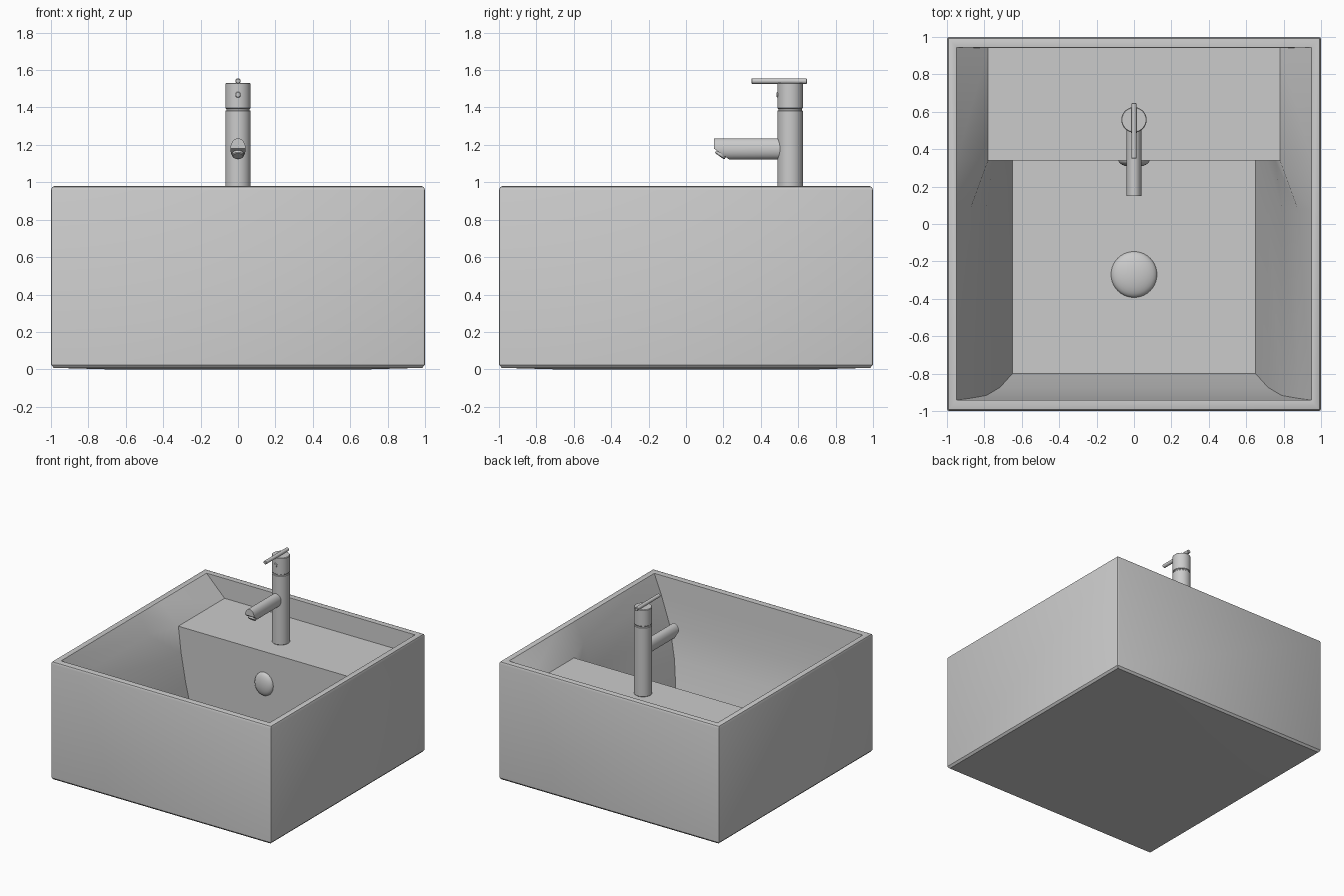
import bpy, bmesh, math
from mathutils import Vector, Matrix

cube = bpy.data.objects.get("Cube")
if cube:
    bpy.data.objects.remove(cube, do_unlink=True)

GREY = (0.6, 0.6, 0.6, 1.0)
grey = bpy.data.materials.new("light grey")
grey.diffuse_color = GREY
grey.use_nodes = True
grey.node_tree.nodes["Principled BSDF"].inputs["Base Color"].default_value = GREY


def finish(name, bm, angle=30):
    """Turn a bmesh into a named, shaded object."""
    bmesh.ops.recalc_face_normals(bm, faces=bm.faces)
    mesh = bpy.data.meshes.new(name)
    bm.to_mesh(mesh)
    bm.free()
    mesh.materials.append(grey)
    obj = bpy.data.objects.new(name, mesh)
    bpy.context.collection.objects.link(obj)
    bpy.ops.object.select_all(action='DESELECT')
    obj.select_set(True)
    bpy.context.view_layer.objects.active = obj
    bpy.ops.object.shade_smooth_by_angle(angle=math.radians(angle))
    return obj


def lathe(name, profile, location, axis=(0, 0, 1), scale=(1, 1, 1), steps=40):
    """Spin (radius, height) points about z, then aim z along the axis."""
    bm = bmesh.new()
    verts = [bm.verts.new((r, 0, z)) for r, z in profile]
    edges = [bm.edges.new(pair) for pair in zip(verts, verts[1:])]
    bmesh.ops.spin(bm, geom=verts + edges, cent=(0, 0, 0), axis=(0, 0, 1),
                   angle=math.tau, steps=steps, use_duplicate=False)
    bmesh.ops.remove_doubles(bm, verts=bm.verts, dist=1e-5)
    turn = Vector((0, 0, 1)).rotation_difference(Vector(axis)).to_matrix().to_4x4()
    bm.transform(Matrix.Translation(location) @ Matrix.Diagonal((*scale, 1)) @ turn)
    return finish(name, bm)


def rod(name, radius, length, location, axis=(0, 0, 1), soft=0.004):
    """Closed cylinder with softened ends, starting at the location."""
    return lathe(name, [(0, 0), (radius - soft, 0), (radius, soft),
                        (radius, length - soft), (radius - soft, length), (0, length)],
                 location, axis)


def dome(name, radius, height, location, axis=(0, 0, 1), scale=(1, 1, 1)):
    """Shallow rounded cap."""
    arc = [(radius * math.cos(a), height * math.sin(a))
           for a in (i * math.pi / 16 for i in range(9))]
    return lathe(name, [(0, 0)] + arc[:-1] + [(0, height)], location, axis, scale)


# Basin: square outer shell, thin rim, tapering bowl and raised tap deck
bm = bmesh.new()


def face(*points):
    return bm.faces.new([bm.verts.new(p) for p in points])


def square(half, z):
    return [(-half, -half, z), (half, -half, z), (half, half, z), (-half, half, z)]


shell = [square(*p) for p in ((0.7, 0), (0.985, 0.008), (1, 0.024),
                              (1, 0.958), (0.993, 0.975), (0.98, 0.98))]
face(*shell[0])
for low, high in zip(shell, shell[1:]):
    for i in range(4):
        j = (i + 1) % 4
        face(low[i], low[j], high[j], high[i])

# Bowl sections by level: height, front y, side x, side x at the deck edge
levels = [(0.975, -0.942, 0.948, 0.948),
          (0.815, -0.932, 0.875, 0.78),
          (0.60, -0.917, 0.79, 0.755),
          (0.36, -0.874, 0.717, 0.712),
          (0.10, -0.80, 0.65, 0.65)]
BLEND_Y, DECK_Y, BACK_Y = 0.08, 0.34, 0.945


def row(side, level):
    z, front, x, deck_x = level
    return [(side * x, front, z), (side * x, BLEND_Y, z), (side * deck_x, DECK_Y, z)]


back = {s: [(s * levels[0][3], BACK_Y, levels[0][0]),
            (s * levels[1][3], BACK_Y - 0.005, levels[1][0])] for s in (-1, 1)}
for s in (-1, 1):
    rows = [row(s, lv) for lv in levels]
    for upper, lower in zip(rows, rows[1:]):
        for k in range(2):
            face(upper[k], upper[k + 1], lower[k + 1], lower[k])
    # shelf slope beside the deck, and side rim
    face(rows[0][2], back[s][0], back[s][1], rows[1][2])
    face((s * 0.98, -0.98, 0.98), (s * 0.98, 0.98, 0.98), back[s][0], *reversed(rows[0]))

left = [row(-1, lv) for lv in levels]
right = [row(1, lv) for lv in levels]
for i in range(4):
    face(left[i][0], right[i][0], right[i + 1][0], left[i + 1][0])      # front slope
for i in range(1, 4):
    face(left[i][2], right[i][2], right[i + 1][2], left[i + 1][2])      # deck front
face(left[4][0], right[4][0], right[4][2], left[4][1 + 1])              # floor
face(left[1][2], right[1][2], back[1][1], back[-1][1])                  # tap deck
face(back[-1][1], back[1][1], back[1][0], back[-1][0])                  # back slope
face((-0.98, -0.98, 0.98), (0.98, -0.98, 0.98), right[0][0], left[0][0])
face((-0.98, 0.98, 0.98), (0.98, 0.98, 0.98), back[1][0], back[-1][0])
bmesh.ops.remove_doubles(bm, verts=bm.verts, dist=1e-5)

# Soften the four upright outer corners
corners = [e for e in bm.edges
           if all(abs(abs(v.co.x) - 1) < 1e-4 and abs(abs(v.co.y) - 1) < 1e-4 for v in e.verts)
           and abs(e.verts[0].co.z - e.verts[1].co.z) > 0.5]
bmesh.ops.bevel(bm, geom=corners, offset=0.012, segments=2, profile=0.5, affect='EDGES')
finish("basin", bm)

# Drain and overflow caps
dome("drain_cap", 0.123, 0.045, (0, -0.27, 0.10))
dome("overflow_cap", 0.083, 0.036, (0, DECK_Y, 0.55), (0, -1, 0), (1, 1, 1.15))

# Tap body, turning cap and lever
TAP_Y = 0.557
rod("tap_body", 0.068, 0.57, (0, TAP_Y, 0.815))
rod("tap_neck", 0.062, 0.03, (0, TAP_Y, 1.375))
rod("tap_cap", 0.068, 0.138, (0, TAP_Y, 1.393))
rod("lever", 0.0145, 0.298, (0, 0.647, 1.541), (0, -1, 0))
rod("indicator_dot", 0.016, 0.02, (0, 0.484, 1.468), (0, 1, 0))

# Spout: oval tube with its lower tip cut at a slant
bm = bmesh.new()
bmesh.ops.create_cone(bm, cap_ends=True, segments=40, radius1=1, radius2=1, depth=1)
bm.transform(Matrix.Translation((0, 0.345, 1.179))
             @ Matrix.Diagonal((0.041, 0.39, 0.056, 1))
             @ Matrix.Rotation(math.pi / 2, 4, 'X'))
slant = Vector((0, -0.58, -0.81)).normalized()
cut = bmesh.ops.bisect_plane(bm, geom=bm.verts[:] + bm.edges[:] + bm.faces[:],
                             plane_co=(0, 0.15, 1.18), plane_no=slant, clear_outer=True)
bmesh.ops.holes_fill(bm, edges=[e for e in bm.edges if e.is_boundary], sides=0)
finish("spout", bm)
rod("spout_nozzle", 0.031, 0.045, Vector((0, 0.189, 1.153)) - slant * 0.028, slant)
